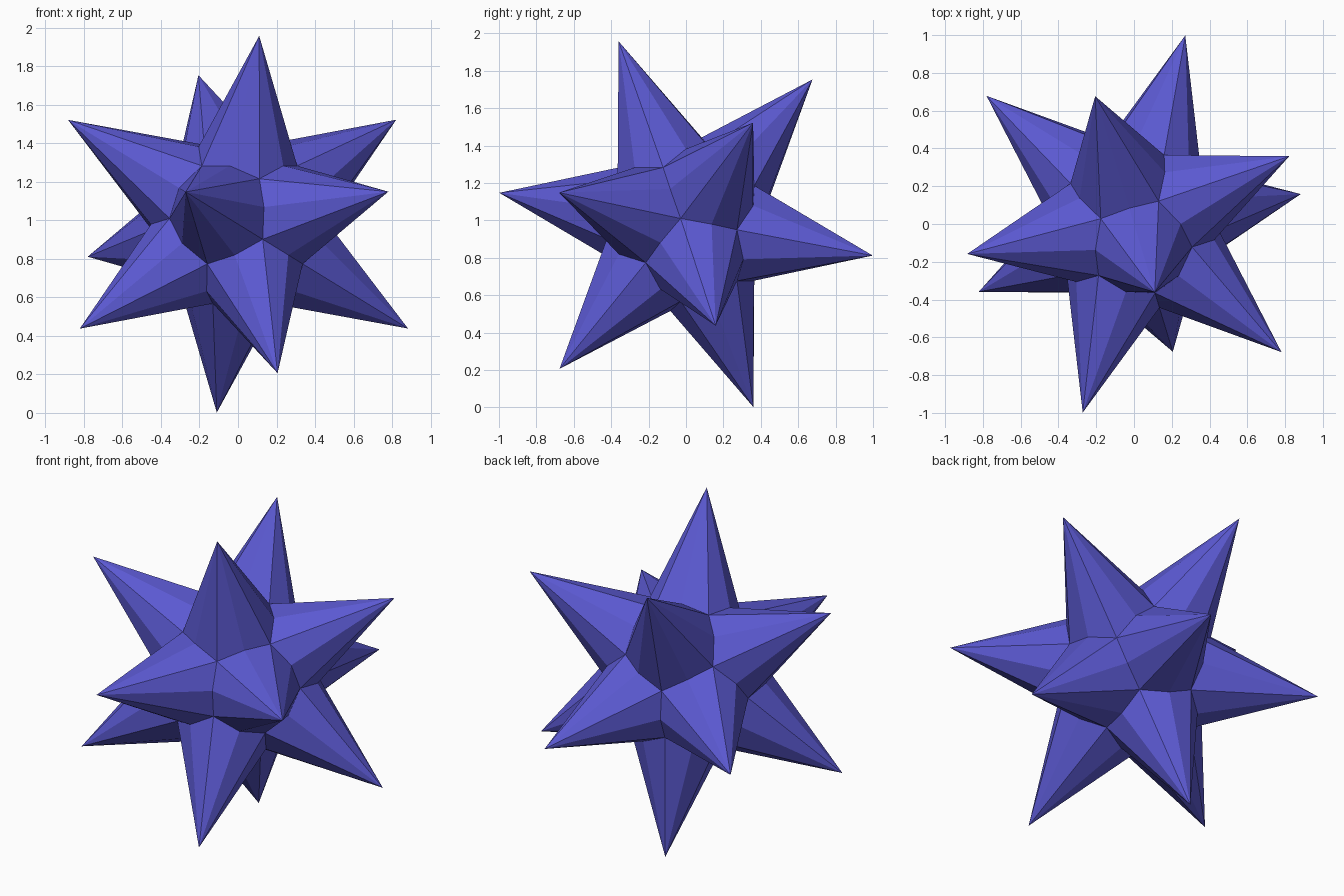
import bpy
import bmesh
from mathutils import Vector

cube = bpy.data.objects.get("Cube")
if cube:
    bpy.data.objects.remove(cube, do_unlink=True)

CENTRE = Vector((0, 0, 0.98))
TIP_RADIUS = 1.048      # spike points
CORNER_RADIUS = 0.449   # valley points where three spikes meet
VALLEY_RADIUS = 0.472   # valley points between two spikes

# Single blue-violet material
blue = bpy.data.materials.new("violet_blue")
colour = (0.105, 0.1, 0.64, 1)
blue.use_nodes = True
blue.diffuse_color = colour
blue.node_tree.nodes["Principled BSDF"].inputs["Base Color"].default_value = colour

# Six spike axes; the other six spikes point the opposite way
axes = [(0.11, -0.36, 0.977), (-0.205, 0.675, 0.772), (-0.88, -0.158, 0.54),
        (0.818, 0.357, 0.54), (0.777, -0.675, 0.168), (-0.272, -1.0, 0.168)]

# The hull of the spike directions gives twenty triangles of neighbouring spikes
hull = bmesh.new()
for axis in axes:
    for sign in (1, -1):
        hull.verts.new(Vector(axis).normalized() * sign)
bmesh.ops.convex_hull(hull, input=hull.verts)
hull.normal_update()

# Each triangle is split into six faces, so every spike is a ten-sided pyramid
star = bmesh.new()


def point(direction, radius):
    return star.verts.new(CENTRE + direction.normalized() * radius)


tips = {v: point(v.co, TIP_RADIUS) for v in hull.verts}
valleys = {e: point(e.verts[0].co + e.verts[1].co, VALLEY_RADIUS) for e in hull.edges}
for face in hull.faces:
    corner = point(face.calc_center_median(), CORNER_RADIUS)
    for loop in face.loops:
        valley = valleys[loop.edge]
        star.faces.new((tips[loop.vert], valley, corner))
        star.faces.new((valley, tips[loop.link_loop_next.vert], corner))
bmesh.ops.recalc_face_normals(star, faces=star.faces)

mesh = bpy.data.meshes.new("spiked_star")
star.to_mesh(mesh)
star.free()
hull.free()
mesh.materials.append(blue)
bpy.context.collection.objects.link(bpy.data.objects.new("spiked_star", mesh))
